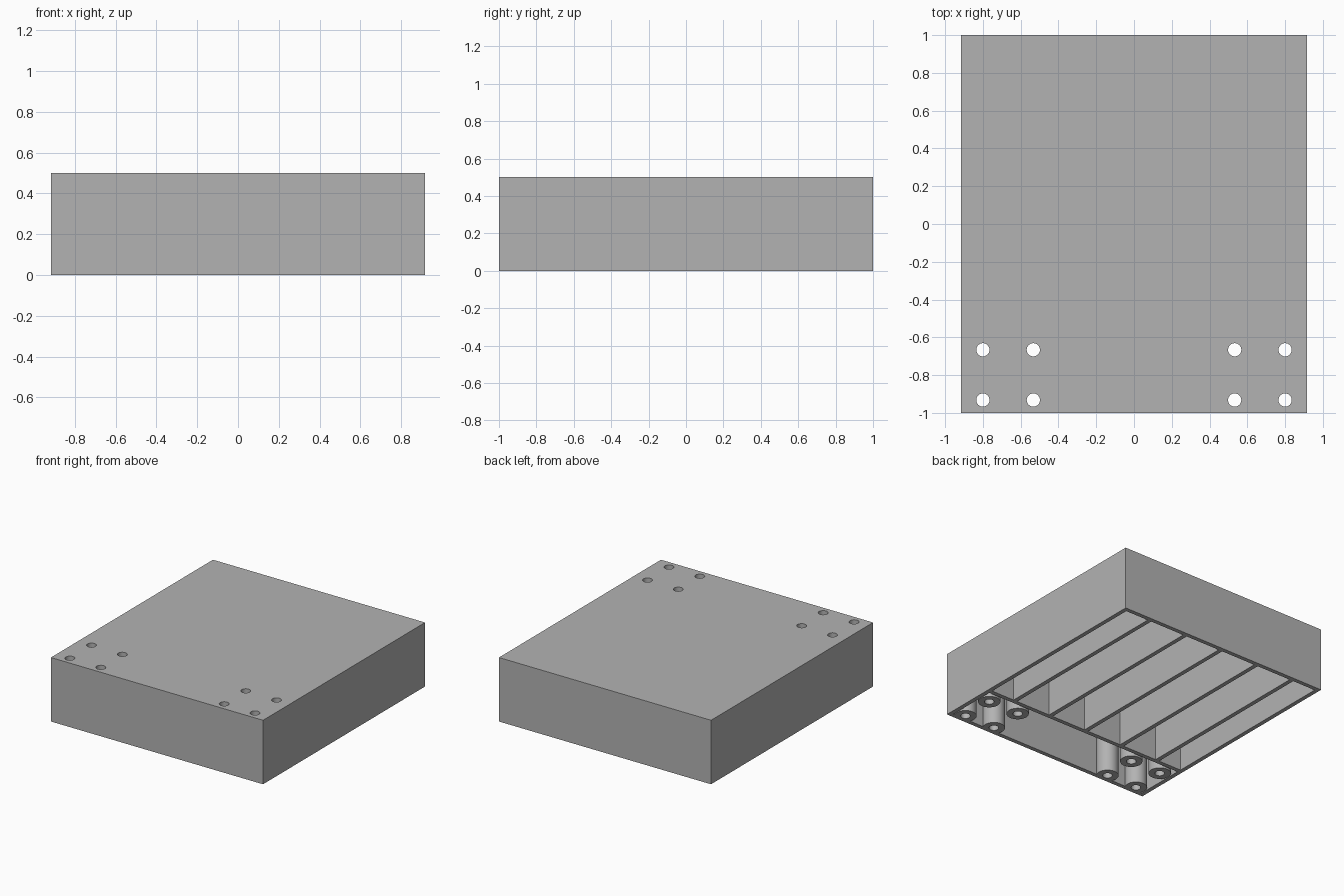
import bpy
import math

cube = bpy.data.objects.get("Cube")
if cube:
    bpy.data.objects.remove(cube, do_unlink=True)

HALF_X, HALF_Y, HEIGHT = 0.9167, 1.0, 0.5
WALL = 0.033
ROOF = HEIGHT - WALL
DIVIDER_Y = -0.55
RIB_GAP = 1 / 3
BOSS_R, HOLE_R = 0.08, 0.035
BOSSES = [(side * x, y) for side in (-1, 1)
          for x in (0.533, 0.8) for y in (-0.932, -0.666)]

grey = bpy.data.materials.new("plain grey")
grey.use_nodes = True
colour = (0.45, 0.45, 0.45, 1)
grey.diffuse_color = colour
grey.node_tree.nodes["Principled BSDF"].inputs["Base Color"].default_value = colour


def box(name, x0, x1, y0, y1, z0, z1):
    bpy.ops.mesh.primitive_cube_add(
        size=1, location=((x0 + x1) / 2, (y0 + y1) / 2, (z0 + z1) / 2))
    ob = bpy.context.object
    ob.name = name
    ob.scale = (x1 - x0, y1 - y0, z1 - z0)
    bpy.ops.object.transform_apply(location=True, rotation=False, scale=True)
    ob.data.materials.append(grey)
    return ob


def post(name, x, y, radius):
    bpy.ops.mesh.primitive_cylinder_add(
        vertices=48, radius=radius, depth=2, location=(x, y, HEIGHT / 2))
    ob = bpy.context.object
    ob.name = name
    ob.data.materials.append(grey)
    return ob


def cut(target, cutter):
    cutter.hide_render = True
    mod = target.modifiers.new("cut", 'BOOLEAN')
    mod.operation = 'DIFFERENCE'
    mod.solver = 'EXACT'
    mod.object = cutter
    bpy.ops.object.select_all(action='DESELECT')
    bpy.context.view_layer.objects.active = target
    target.select_set(True)
    bpy.ops.object.modifier_apply(modifier=mod.name)
    bpy.data.objects.remove(cutter, do_unlink=True)


# Solid outer block, open underneath once hollowed
body = box("ribbed_cover", -HALF_X, HALF_X, -HALF_Y, HALF_Y, 0, HEIGHT)

# Front bay, leaving the screw bosses standing
bay = box("front_bay", -HALF_X + WALL, HALF_X - WALL,
          -HALF_Y + WALL, DIVIDER_Y - WALL / 2, -0.2, ROOF)
for x, y in BOSSES:
    cut(bay, post("boss", x, y, BOSS_R))
cut(body, bay)

# Long cells, leaving five ribs between them
ribs = [i * RIB_GAP for i in range(-2, 3)]
starts = [-HALF_X + WALL] + [x + WALL / 2 for x in ribs]
ends = [x - WALL / 2 for x in ribs] + [HALF_X - WALL]
for x0, x1 in zip(starts, ends):
    cut(body, box("cell", x0, x1, DIVIDER_Y + WALL / 2, HALF_Y - WALL, -0.2, ROOF))

# Screw holes right through the bosses and roof
for x, y in BOSSES:
    cut(body, post("screw_hole", x, y, HOLE_R))

bpy.ops.object.select_all(action='DESELECT')
body.select_set(True)
bpy.context.view_layer.objects.active = body
bpy.ops.object.shade_smooth_by_angle(angle=math.radians(30))
